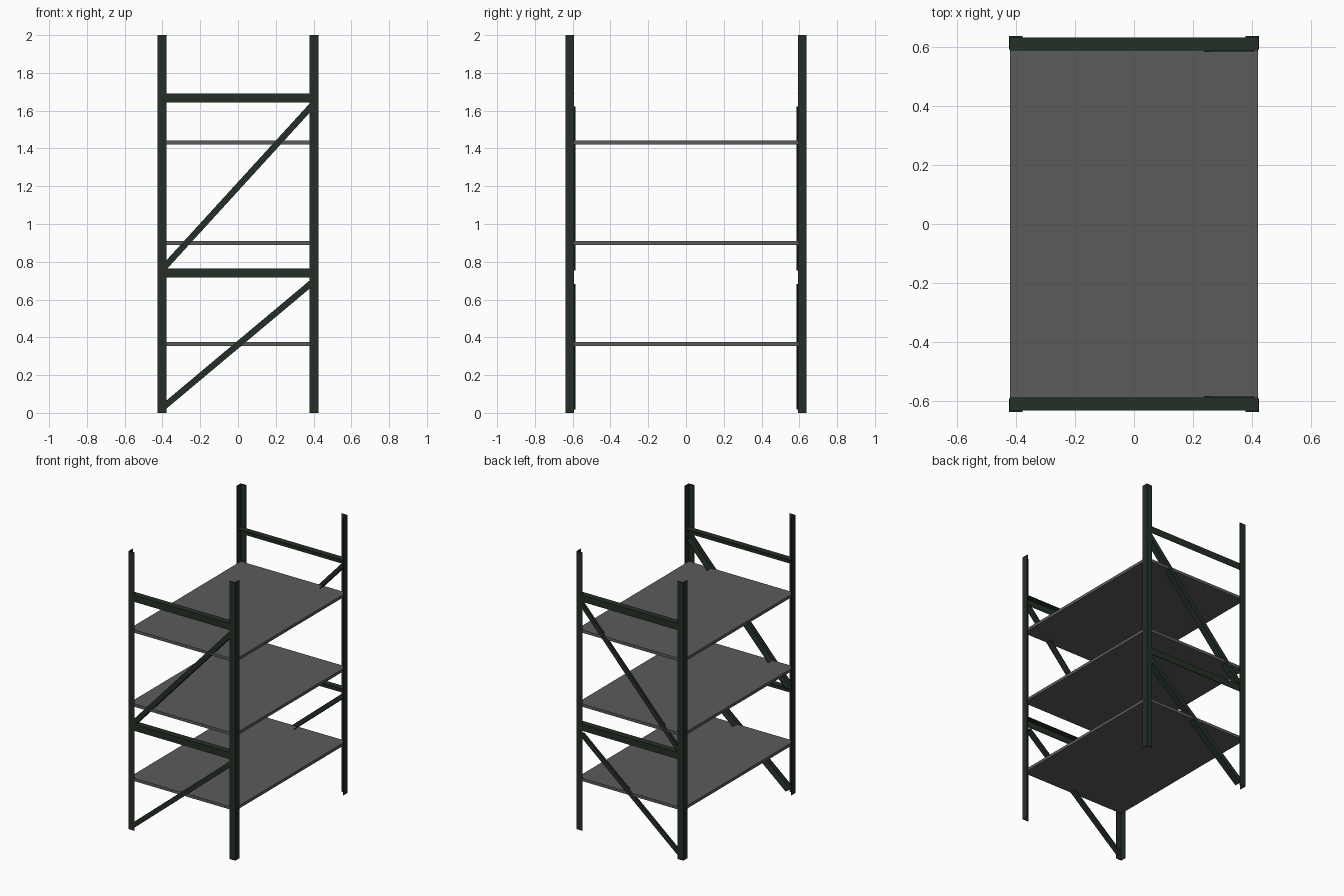
import bpy, bmesh
from mathutils import Vector

if "Cube" in bpy.data.objects:
    bpy.data.objects.remove(bpy.data.objects["Cube"])


def material(name, rgb):
    m = bpy.data.materials.new(name)
    m.diffuse_color = (*rgb, 1)
    m.use_nodes = True
    m.node_tree.nodes["Principled BSDF"].inputs["Base Color"].default_value = m.diffuse_color
    return m


GREEN = material("dark green steel", (0.017, 0.028, 0.019))
GREY = material("grey shelf", (0.105, 0.105, 0.105))


def finish(name, bm, mat):
    bmesh.ops.recalc_face_normals(bm, faces=bm.faces)
    me = bpy.data.meshes.new(name)
    bm.to_mesh(me)
    bm.free()
    me.materials.append(mat)
    bpy.context.collection.objects.link(bpy.data.objects.new(name, me))


def angle_iron(name, a, b, u, v, wu, wv, t=0.005):
    """L-section bar whose outer corner runs from a to b, legs along u and v."""
    a, b, u, v = map(Vector, (a, b, u, v))
    bm = bmesh.new()
    profile = [(0, 0), (wu, 0), (wu, t), (t, t), (t, wv), (0, wv)]
    face = bm.faces.new([bm.verts.new(a + u * p + v * q) for p, q in profile])
    new = bmesh.ops.extrude_face_region(bm, geom=[face])["geom"]
    bmesh.ops.translate(bm, vec=b - a,
                        verts=[g for g in new if isinstance(g, bmesh.types.BMVert)])
    finish(name, bm, GREEN)


X, Y, W = 0.425, 0.638, 0.046

for s, end in ((-1, "front"), (1, "back")):
    inward = (0, -s, 0)
    # corner posts
    for k, side in ((-1, "left"), (1, "right")):
        angle_iron(f"{end}_{side}_post", (k * X, s * Y, 0), (k * X, s * Y, 2),
                   (-k, 0, 0), inward, W, W)
    yi = s * (Y - 0.005)
    # horizontal bars, ledge along the top edge
    for i, z in enumerate((0.764, 1.692)):
        angle_iron(f"{end}_crossbar_{i + 1}", (-0.42, yi, z), (0.42, yi, z),
                   inward, (0, 0, -1), W - 0.002, 0.048)
    # diagonal braces, ledge along the lower edge
    for i, (z0, z1) in enumerate(((0.03, 0.692), (0.765, 1.63))):
        a, b = Vector((-0.395, yi, z0)), Vector((0.395, yi, z1))
        d = (b - a).normalized()
        up = Vector((-d.z, 0, d.x))
        angle_iron(f"{end}_brace_{i + 1}", a - up * 0.016, b - up * 0.016,
                   inward, up, 0.048, 0.033)

# shelves
for i, z in enumerate((0.364, 0.899, 1.432)):
    bm = bmesh.new()
    bmesh.ops.create_cube(bm, size=1)
    bmesh.ops.scale(bm, vec=(0.84, 1.264, 0.021), verts=bm.verts)
    bmesh.ops.translate(bm, vec=(0, 0, z), verts=bm.verts)
    finish(f"shelf_{i + 1}", bm, GREY)
